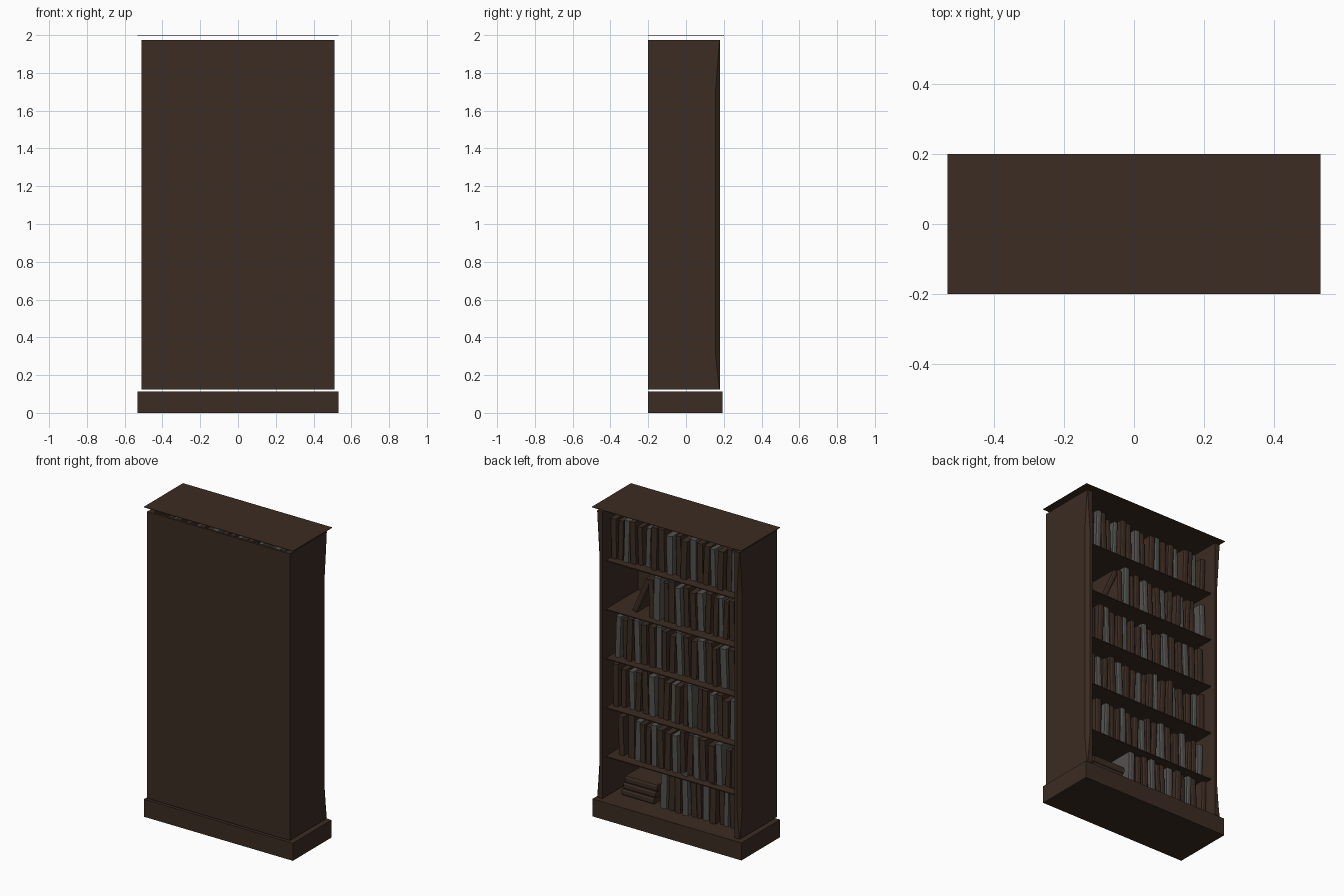
import bpy, bmesh, math, random
from mathutils import Matrix, Vector

if "Cube" in bpy.data.objects:
    bpy.data.objects.remove(bpy.data.objects["Cube"])

random.seed(7)

def material(name, rgb):
    m = bpy.data.materials.new(name)
    m.diffuse_color = (*rgb, 1)
    m.use_nodes = True
    m.node_tree.nodes["Principled BSDF"].inputs["Base Color"].default_value = m.diffuse_color
    return m

wood = material("dark brown wood", (0.045, 0.025, 0.016))
leather = material("brown leather", (0.045, 0.025, 0.0165))
grey = material("grey cloth", (0.085, 0.084, 0.078))

def finish(name, bm, mats):
    bmesh.ops.recalc_face_normals(bm, faces=bm.faces)
    me = bpy.data.meshes.new(name)
    bm.to_mesh(me)
    bm.free()
    for m in mats:
        me.materials.append(m)
    ob = bpy.data.objects.new(name, me)
    bpy.context.collection.objects.link(ob)
    return ob

def box(name, x0, x1, y0, y1, z0, z1):
    bm = bmesh.new()
    bmesh.ops.create_cube(bm, size=1)
    for v in bm.verts:
        v.co = ((x0 + x1) / 2 + v.co.x * (x1 - x0),
                (y0 + y1) / 2 + v.co.y * (y1 - y0),
                (z0 + z1) / 2 + v.co.z * (z1 - z0))
    return finish(name, bm, [wood])

def loft(name, rings):
    bm = bmesh.new()
    rows = [[bm.verts.new(p) for p in r] for r in rings]
    n = len(rows[0])
    for a, b in zip(rows, rows[1:]):
        for i in range(n):
            bm.faces.new((a[i], a[(i + 1) % n], b[(i + 1) % n], b[i]))
    bm.faces.new(rows[0])
    bm.faces.new(rows[-1])
    return finish(name, bm, [wood])

# Carcass: plinth, thin top board, rear panel
box("plinth", -0.532, 0.532, -0.2, 0.194, 0, 0.113)
box("top_board", -0.533, 0.533, -0.2, 0.2, 1.997, 2.0)
box("rear_panel", -0.478, 0.478, -0.2, -0.185, 0.125, 1.975)

# Side panels whose open-side corner carries a stopped chamfer
stops = [(0.125, 0.002), (0.2, 0.010), (0.32, 0.02), (1.7, 0.02), (1.85, 0.010), (1.975, 0.002)]
for s, label in ((-1, "left"), (1, "right")):
    loft(label + "_side", [[(s * x, y, z) for x, y in (
        (0.472, -0.2), (0.51, -0.2), (0.51, 0.18 - 1.2 * c), (0.51 - c, 0.18), (0.472, 0.18))]
        for z, c in stops])

# Shelves
levels = [1.65, 1.335, 1.017, 0.70, 0.385]
for i, z in enumerate(levels):
    box("shelf_%d" % (i + 1), -0.472, 0.472, -0.185, 0.143, z - 0.006, z)

# Books: blocks with a bulged spine toward the open side
def add_book(bm, w, h, d, mat, matrix):
    prof = [(-w / 2, 0), (w / 2, 0), (w / 2, d), (w * 0.25, d + 0.005), (-w * 0.25, d + 0.005), (-w / 2, d)]
    lo = [bm.verts.new(matrix @ Vector((x, y, 0))) for x, y in prof]
    hi = [bm.verts.new(matrix @ Vector((x, y, h))) for x, y in prof]
    n = len(prof)
    faces = [bm.faces.new((lo[i], lo[(i + 1) % n], hi[(i + 1) % n], hi[i])) for i in range(n)]
    faces += [bm.faces.new(lo[::-1]), bm.faces.new(hi)]
    for f in faces:
        f.material_index = mat

limits = [0.468, 0.20, 0.45, 0.455, 0.455, 0.13]
for row, (z, end) in enumerate(zip(levels + [0.127], limits)):
    bm = bmesh.new()
    x = -0.462
    count = row
    while x < end - 0.03:
        w = random.uniform(0.030, 0.044)
        h = random.uniform(0.235, 0.275)
        d = random.uniform(0.195, 0.22)
        tilt = math.radians(random.uniform(-2.5, 2.5))
        m = (Matrix.Translation((x + w / 2, -0.12, z + 0.002)) @ Matrix.Rotation(tilt, 4, 'Y')
             @ Matrix.Rotation(math.radians(random.uniform(-2, 2)), 4, 'Z'))
        add_book(bm, w, h, d, 1 if count % 3 == 1 else 0, m)
        count += 1
        x += w + random.uniform(0.008, 0.018)
    if row == 1:   # leaning book at the end of the row
        add_book(bm, 0.034, 0.25, 0.20, 0,
                 Matrix.Translation((0.31, -0.12, z + 0.008)) @ Matrix.Rotation(math.radians(-24), 4, 'Y'))
    if row == 5:   # flat stack on the floor of the case
        for k in range(3):
            m = (Matrix.Translation((0.40 - 0.012 * k, 0.0, z + 0.024 + 0.044 * k))
                 @ Matrix.Rotation(math.radians(-90), 4, 'Y')
                 @ Matrix.Translation((0, -0.11, 0)))
            add_book(bm, 0.042, 0.23, 0.19, 0, m)
    finish("books_row_%d" % (row + 1), bm, [leather, grey])
